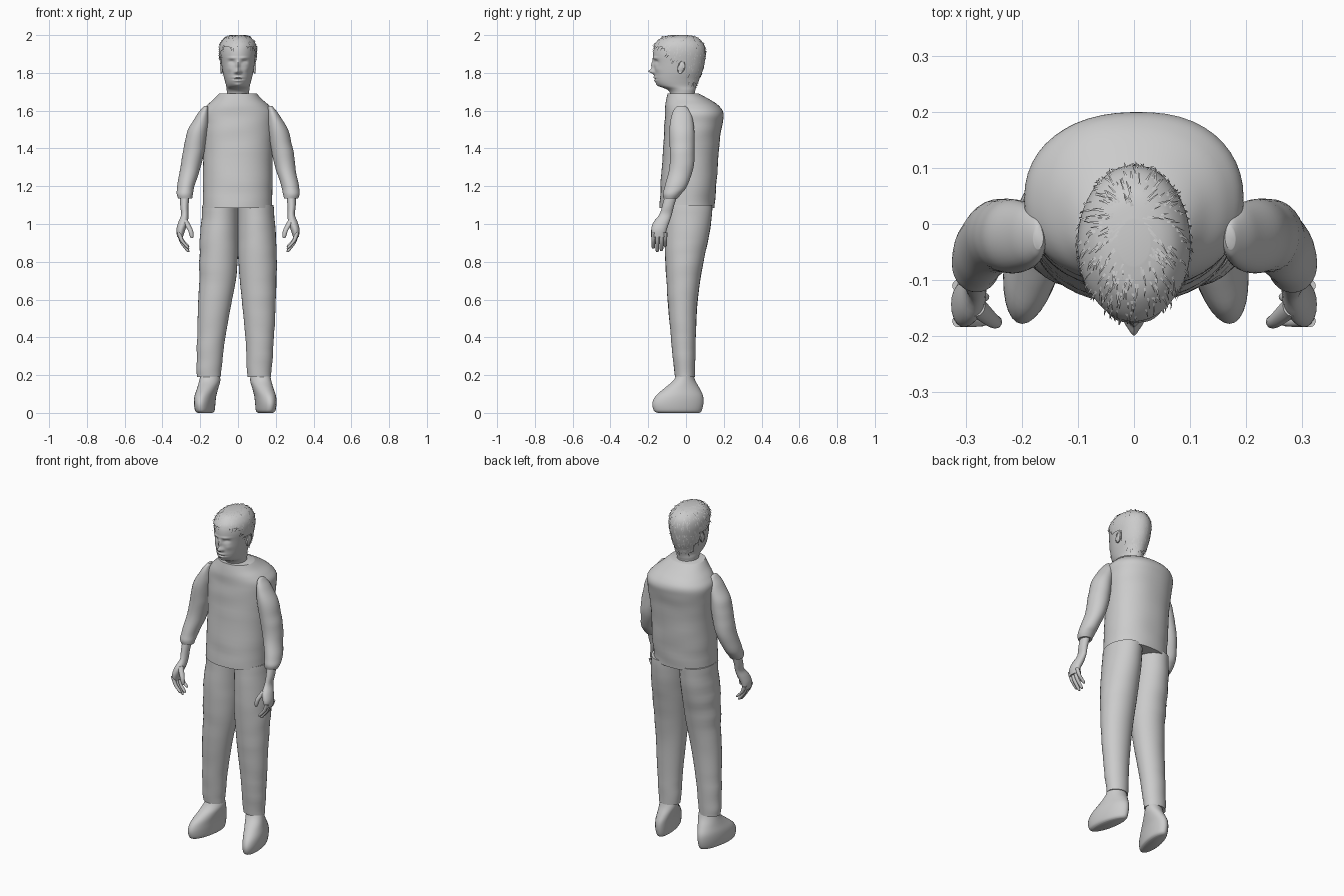
import bpy
import bmesh
import math
import random
from mathutils import Vector, noise

random.seed(4)
default_cube = bpy.data.objects.get("Cube")
if default_cube:
    bpy.data.objects.remove(default_cube, do_unlink=True)

GREY = (.6, .6, .6, 1)
grey = bpy.data.materials.new("plain grey")
grey.use_nodes = True
grey.diffuse_color = GREY
grey.node_tree.nodes["Principled BSDF"].inputs["Base Color"].default_value = GREY


def finish(name, mesh_data):
    """Turn a bmesh into a smooth shaded object."""
    mesh = bpy.data.meshes.new(name)
    mesh_data.to_mesh(mesh)
    mesh_data.free()
    mesh.materials.append(grey)
    obj = bpy.data.objects.new(name, mesh)
    bpy.context.collection.objects.link(obj)
    bpy.ops.object.select_all(action='DESELECT')
    obj.select_set(True)
    bpy.context.view_layer.objects.active = obj
    bpy.ops.object.shade_smooth_by_angle(angle=math.radians(50))
    return obj


def refine(rings, steps):
    """Smoothly interpolate the sections along the part."""
    result = []
    last = len(rings) - 1
    for i in range(last):
        a, b, c, d = (rings[max(0, min(last, i + k))] for k in (-1, 0, 1, 2))
        for s in range(steps):
            t = s / steps
            result.append([
                q + (r - p) * t / 2 + (p - q * 2.5 + r * 2 - w / 2) * t ** 2
                + (q * 1.5 - r * 1.5 + (w - p) / 2) * t ** 3
                for p, q, r, w in zip(a, b, c, d)])
    return result + [list(rings[-1])]


def loft(name, rings, segments=32, steps=4, squareness=1, warp=None, keep=None):
    """Stack oval sections given as (z, x low, x high, y low, y high)."""
    bm = bmesh.new()
    loops = []
    for z, x0, x1, y0, y1 in refine(rings, steps):
        loop = []
        for k in range(segments):
            angle = math.tau * k / segments
            c, s = math.cos(angle), math.sin(angle)
            c = math.copysign(abs(c) ** squareness, c)
            s = math.copysign(abs(s) ** squareness, s)
            point = Vector(((x0 + x1 + (x1 - x0) * c) / 2,
                            (y0 + y1 + (y1 - y0) * s) / 2, z))
            loop.append(bm.verts.new(warp(point) if warp else point))
        loops.append(loop)
    for low, high in zip(loops, loops[1:]):
        for k in range(segments):
            n = (k + 1) % segments
            bm.faces.new((low[k], low[n], high[n], high[k]))
    bm.faces.new(loops[0])
    bm.faces.new(loops[-1])
    bmesh.ops.recalc_face_normals(bm, faces=bm.faces[:])
    if keep:
        unwanted = [f for f in bm.faces if not keep(f.calc_center_median())]
        bmesh.ops.delete(bm, geom=unwanted, context='FACES')
    return finish(name, bm)


def mirrored(rings):
    return [(z, -x1, -x0, y0, y1) for z, x0, x1, y0, y1 in rings]


def wrinkle(p):
    """Soft, mostly horizontal folds in the cloth."""
    fold = noise.noise(Vector((p.x * 5, p.y * 5, p.z * 16)))
    return p + Vector((p.x, p.y, 0)).normalized() * fold * .004


# Shirt body
loft("shirt", [
    (1.085, -.185, .18, -.14, .15), (1.2, -.185, .182, -.135, .16),
    (1.4, -.185, .185, -.122, .175), (1.52, -.194, .194, -.116, .19),
    (1.585, -.193, .193, -.11, .2), (1.625, -.168, .168, -.108, .175),
    (1.66, -.13, .13, -.104, .125), (1.69, -.1, .1, -.098, .07)],
    segments=48, steps=6, squareness=.9, warp=wrinkle)

# Trouser legs; the right one stands a little further out
leg = [
    (.19, .05, .175, -.058, .046), (.25, .046, .18, -.065, .048),
    (.4, .04, .19, -.08, .052), (.6, .02, .2, -.097, .062),
    (.8, .002, .205, -.11, .092), (.95, -.002, .2, -.113, .125),
    (1.1, -.002, .188, -.108, .14)]


def step_out(p):
    p.x -= .042 * max(0, min(1, (.72 - p.z) / .5))
    return wrinkle(p)


loft("left_trouser_leg", leg, steps=6, warp=wrinkle)
loft("right_trouser_leg", mirrored(leg), steps=6, warp=step_out)

# Shoes with toes turned outward
shoe = [
    (0, .1, .17, -.15, .07), (.012, .088, .182, -.17, .083),
    (.05, .084, .188, -.178, .092), (.09, .08, .187, -.16, .09),
    (.13, .07, .178, -.115, .072), (.17, .06, .17, -.068, .05),
    (.21, .065, .163, -.045, .036)]
for side, sign, shift in (("left", 1, .004), ("right", -1, .033)):
    def turn_out(p):
        p.x += sign * (shift - p.y * .17)
        return p
    loft(side + "_shoe", shoe if sign > 0 else mirrored(shoe), warp=turn_out)

# Sleeves, forearms and hands
sleeve = [
    (1.135, .243, .318, -.118, -.045), (1.16, .238, .326, -.122, -.025),
    (1.2, .23, .322, -.112, .005), (1.3, .198, .305, -.088, .04),
    (1.4, .175, .29, -.086, .045), (1.5, .16, .264, -.088, .043),
    (1.57, .155, .222, -.077, .032), (1.61, .156, .192, -.06, .012),
    (1.625, .162, .18, -.045, -.005)]
forearm = [
    (.93, .292, .322, -.178, -.11), (.97, .279, .326, -.184, -.102),
    (1.01, .265, .316, -.172, -.088), (1.05, .263, .301, -.141, -.075),
    (1.1, .262, .306, -.125, -.062), (1.2, .25, .306, -.1, -.03)]
thumb = [
    (.925, .238, .25, -.182, -.168), (.94, .235, .257, -.186, -.163),
    (.97, .24, .267, -.184, -.158), (1.02, .265, .3, -.165, -.125)]
for side in ("left", "right"):
    flip = mirrored if side == "right" else list
    loft(side + "_sleeve", flip(sleeve), steps=6, warp=wrinkle)
    loft(side + "_forearm_and_palm", flip(forearm), segments=20)
    loft(side + "_thumb", flip(thumb), segments=12)
    for number, (y, tip) in enumerate(
            ((-.173, .87), (-.152, .852), (-.13, .856), (-.11, .88))):
        finger = [(tip + (.955 - tip) * t, x, x + w, y - w / 2, y + w / 2)
                  for t, x, w in ((0, .258, .011), (.12, .261, .019),
                                  (.5, .287, .021), (1, .302, .022))]
        loft(f"{side}_finger_{number + 1}", flip(finger), segments=12)

# Neck and head, with the face pushed and pulled from the oval
skull = [
    (1.6, -.06, .06, -.06, .055), (1.68, -.058, .058, -.08, .046),
    (1.71, -.06, .06, -.098, .05), (1.732, -.063, .063, -.145, .055),
    (1.76, -.07, .07, -.164, .064), (1.8, -.08, .08, -.168, .08),
    (1.85, -.088, .088, -.171, .092), (1.9, -.093, .093, -.174, .098),
    (1.94, -.088, .088, -.165, .09), (1.97, -.07, .07, -.138, .066),
    (1.985, -.048, .048, -.11, .04), (1.992, -.02, .02, -.07, 0)]
# Each feature: x, z, width, height, push forward
features = [
    (0, 1.808, .013, .012, .028), (0, 1.84, .009, .025, .014),
    (.014, 1.803, .007, .007, .008), (0, 1.776, .022, .005, .007),
    (0, 1.768, .03, .003, -.004), (0, 1.758, .02, .005, .006),
    (0, 1.735, .018, .01, .006), (.034, 1.858, .014, .01, -.013),
    (.034, 1.855, .009, .006, .006), (.032, 1.879, .022, .006, .006),
    (.045, 1.82, .014, .015, .004)]


def sculpt(p):
    if p.y < -.06:
        for x, z, width, height, push in features:
            for centre in {x, -x}:
                p.y -= push * math.exp(-((p.x - centre) / width) ** 2
                                       - ((p.z - z) / height) ** 2)
    return p


loft("head", skull, segments=96, steps=10, warp=sculpt)

# Ears
for side, sign in (("left", 1), ("right", -1)):
    bm = bmesh.new()
    bmesh.ops.create_uvsphere(bm, u_segments=16, v_segments=10, radius=1)
    for v in bm.verts:
        dish = .006 if v.co.x * sign > .4 else 0
        v.co = Vector((v.co.x * .012 + sign * (.09 - dish),
                       v.co.y * .02 - .025 + v.co.z * .006,
                       v.co.z * .034 + 1.83))
    finish(side + "_ear", bm)

# Hair cap with a hairline, open over the face and neck
hair_rings = [(z + .008, x0 - .008, x1 + .008, y0 - .004, y1 + .007)
              for z, x0, x1, y0, y1 in skull[3:]]


def in_hair(p):
    ragged = noise.noise(p * 60) * .012
    if p.z > 1.935:
        return True
    if p.z > 1.87:
        return p.y > -.075 - (p.z - 1.87) * .8 + ragged
    if p.z > 1.8:
        return p.y > -.004 + ragged
    return p.z > 1.745 + ragged and p.y > .02


cap = loft("hair_cap", hair_rings, segments=64, steps=6, keep=in_hair)

# Loose locks lying over the cap, combed from crown to ends
locks = bmesh.new()
crown = Vector((0, .02, 2.03))
for face in random.sample(list(cap.data.polygons), 420):
    out = Vector(face.normal)
    root = Vector(face.center)
    comb = root - crown
    comb -= out * comb.dot(out)
    if comb.length < .01 or face.area > .001:
        continue
    comb.normalize()
    across = out.cross(comb) * random.uniform(.0015, .003)
    comb += across * random.uniform(-150, 150)
    length = random.uniform(.015, .035)
    corners = []
    for t, lift in ((0, -.001), (.5, .003), (1, .001)):
        middle = root + comb * length * t + out * lift
        middle.z = min(middle.z, 2)
        width = across * (1 - t * .7)
        corners.append([locks.verts.new(middle - width),
                        locks.verts.new(middle + width)])
    for (a, b), (c, d) in zip(corners, corners[1:]):
        locks.faces.new((a, b, d, c))
finish("hair_locks", locks)
